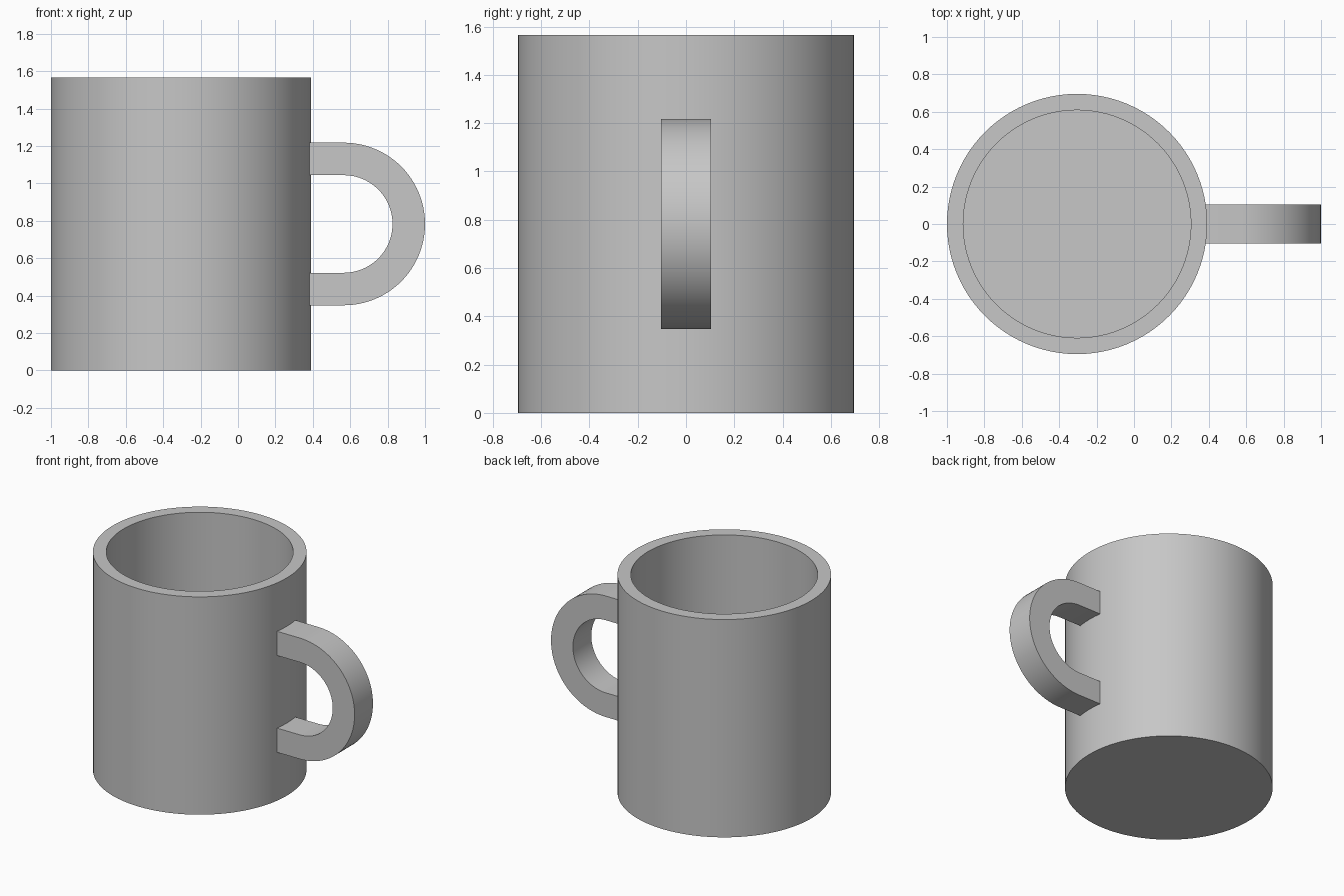
import bpy, bmesh, math

if "Cube" in bpy.data.objects:
    bpy.data.objects.remove(bpy.data.objects["Cube"])

U = 2 / 23                      # design unit: whole mug is 23 units wide
CUP_X = -1 + 8 * U              # cup axis
SEG = 96

grey = bpy.data.materials.new("grey")
grey.diffuse_color = (0.57, 0.57, 0.57, 1)
grey.use_nodes = True
grey.node_tree.nodes["Principled BSDF"].inputs["Base Color"].default_value = grey.diffuse_color


def finish(name, bm):
    bmesh.ops.recalc_face_normals(bm, faces=bm.faces)
    mesh = bpy.data.meshes.new(name)
    bm.to_mesh(mesh)
    bm.free()
    mesh.materials.append(grey)
    obj = bpy.data.objects.new(name, mesh)
    bpy.context.collection.objects.link(obj)
    bpy.ops.object.select_all(action='DESELECT')
    obj.select_set(True)
    bpy.context.view_layer.objects.active = obj
    bpy.ops.object.shade_smooth_by_angle(angle=math.radians(30))
    return obj


# Cup: rings from the outer base, over the rim, down to the inner floor
bm = bmesh.new()
rings = []
for r, z in ((8, 0), (8, 18), (7, 18), (7, 1)):
    rings.append([bm.verts.new((CUP_X + r * U * math.cos(2 * math.pi * i / SEG),
                                r * U * math.sin(2 * math.pi * i / SEG), z * U))
                  for i in range(SEG)])
for a, b in zip(rings, rings[1:]):
    for i in range(SEG):
        j = (i + 1) % SEG
        bm.faces.new((a[i], a[j], b[j], b[i]))
bm.faces.new(rings[0][::-1])
bm.faces.new(rings[-1])
finish("cup", bm)

# Handle: flat D-shaped band, its ends just sunk into the cup wall
bm = bmesh.new()
ARC = 48
HALF = 1.2 * U
START, ARC_X, MID_Z = 0.378, 1 - 5 * U, 9 * U


def band_edge(r):
    arc = [(ARC_X + r * math.cos(t), MID_Z + r * math.sin(t))
           for t in (math.pi / 2 - math.pi * i / ARC for i in range(ARC + 1))]
    return [(START, MID_Z + r)] + arc + [(START, MID_Z - r)]


sections = []
for (xo, zo), (xi, zi) in zip(band_edge(5 * U), band_edge(3 * U)):
    sections.append([bm.verts.new(p) for p in (
        (xo, -HALF, zo), (xo, HALF, zo), (xi, HALF, zi), (xi, -HALF, zi))])
for a, b in zip(sections, sections[1:]):
    for i in range(4):
        j = (i + 1) % 4
        bm.faces.new((a[i], a[j], b[j], b[i]))
bm.faces.new(sections[0])
bm.faces.new(sections[-1][::-1])
finish("handle", bm)
